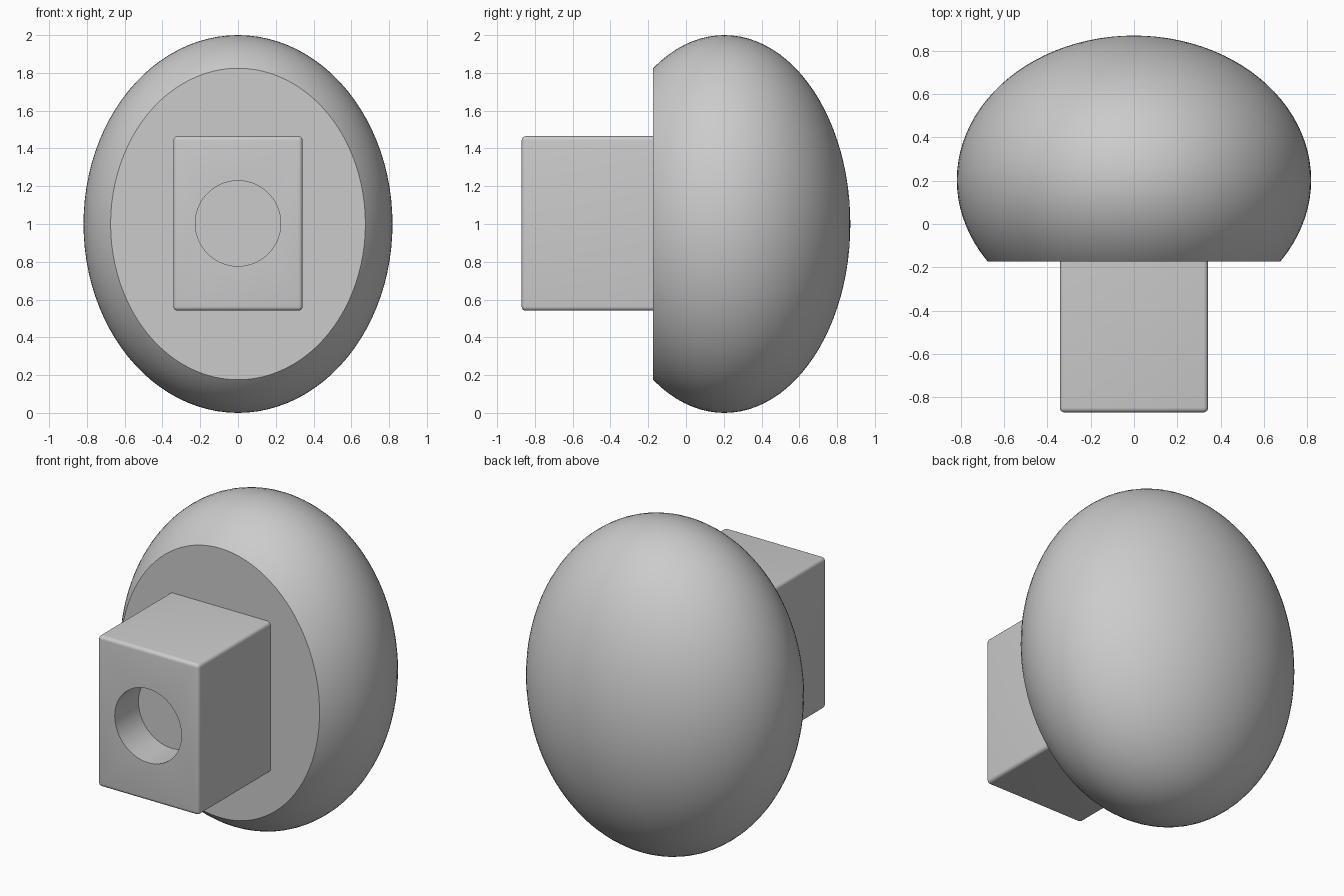
import bpy, bmesh
from math import radians
from mathutils import Matrix, Vector

cube = bpy.data.objects.get("Cube")
if cube:
    bpy.data.objects.remove(cube, do_unlink=True)

grey = bpy.data.materials.new("plain grey")
grey.use_nodes = True
colour = (0.6, 0.6, 0.6, 1)
grey.diffuse_color = colour
grey.node_tree.nodes["Principled BSDF"].inputs["Base Color"].default_value = colour

CUT_Y = -0.174      # flat face of the dome
FRONT_Y = -0.87     # front of the stem
FACE_ALONG_Y = Matrix.Rotation(radians(90), 4, 'X')


def make_object(name, bm):
    bmesh.ops.recalc_face_normals(bm, faces=bm.faces)
    mesh = bpy.data.meshes.new(name)
    bm.to_mesh(mesh)
    bm.free()
    mesh.materials.append(grey)
    obj = bpy.data.objects.new(name, mesh)
    bpy.context.collection.objects.link(obj)
    return obj


def smooth(obj):
    bpy.ops.object.select_all(action='DESELECT')
    obj.select_set(True)
    bpy.context.view_layer.objects.active = obj
    bpy.ops.object.shade_smooth_by_angle(angle=radians(35))


# Egg-shaped dome, sliced flat at the front
bm = bmesh.new()
bmesh.ops.create_uvsphere(bm, u_segments=96, v_segments=48, radius=1, matrix=FACE_ALONG_Y)
bmesh.ops.transform(bm, verts=bm.verts,
                    matrix=Matrix.Translation((0, 0.203, 1)) @ Matrix.Diagonal((0.818, 0.667, 1, 1)))
cut = bmesh.ops.bisect_plane(bm, geom=bm.verts[:] + bm.edges[:] + bm.faces[:],
                             plane_co=(0, CUT_Y, 0), plane_no=(0, -1, 0), clear_outer=True)
rim = [e for e in cut["geom_cut"] if isinstance(e, bmesh.types.BMEdge)]
bmesh.ops.edgeloop_fill(bm, edges=rim)
smooth(make_object("dome", bm))

# Rectangular stem with rounded edges, its back end seated in the dome
back_y = CUT_Y + 0.05
bm = bmesh.new()
bmesh.ops.create_cube(bm, size=1)
bmesh.ops.transform(bm, verts=bm.verts,
                    matrix=Matrix.Translation((0, (FRONT_Y + back_y) / 2, 1.003))
                    @ Matrix.Diagonal((0.684, back_y - FRONT_Y, 0.924, 1)))
edges = [e for e in bm.edges if min(v.co.y for v in e.verts) < CUT_Y]
bmesh.ops.bevel(bm, geom=edges, offset=0.022, segments=5, profile=0.5, affect='EDGES')
stem = make_object("stem", bm)

# Round blind hole in the front of the stem
bm = bmesh.new()
bmesh.ops.create_cone(bm, cap_ends=True, segments=96, radius1=0.226, radius2=0.226, depth=0.46,
                      matrix=Matrix.Translation((0, FRONT_Y, 1.003)) @ FACE_ALONG_Y)
cutter = make_object("hole_cutter", bm)
cutter.hide_render = True
cutter.hide_set(True)
hole = stem.modifiers.new("hole", 'BOOLEAN')
hole.operation = 'DIFFERENCE'
hole.solver = 'EXACT'
hole.object = cutter
bpy.context.view_layer.objects.active = stem
bpy.ops.object.modifier_apply(modifier=hole.name)
bpy.data.objects.remove(cutter, do_unlink=True)
smooth(stem)
